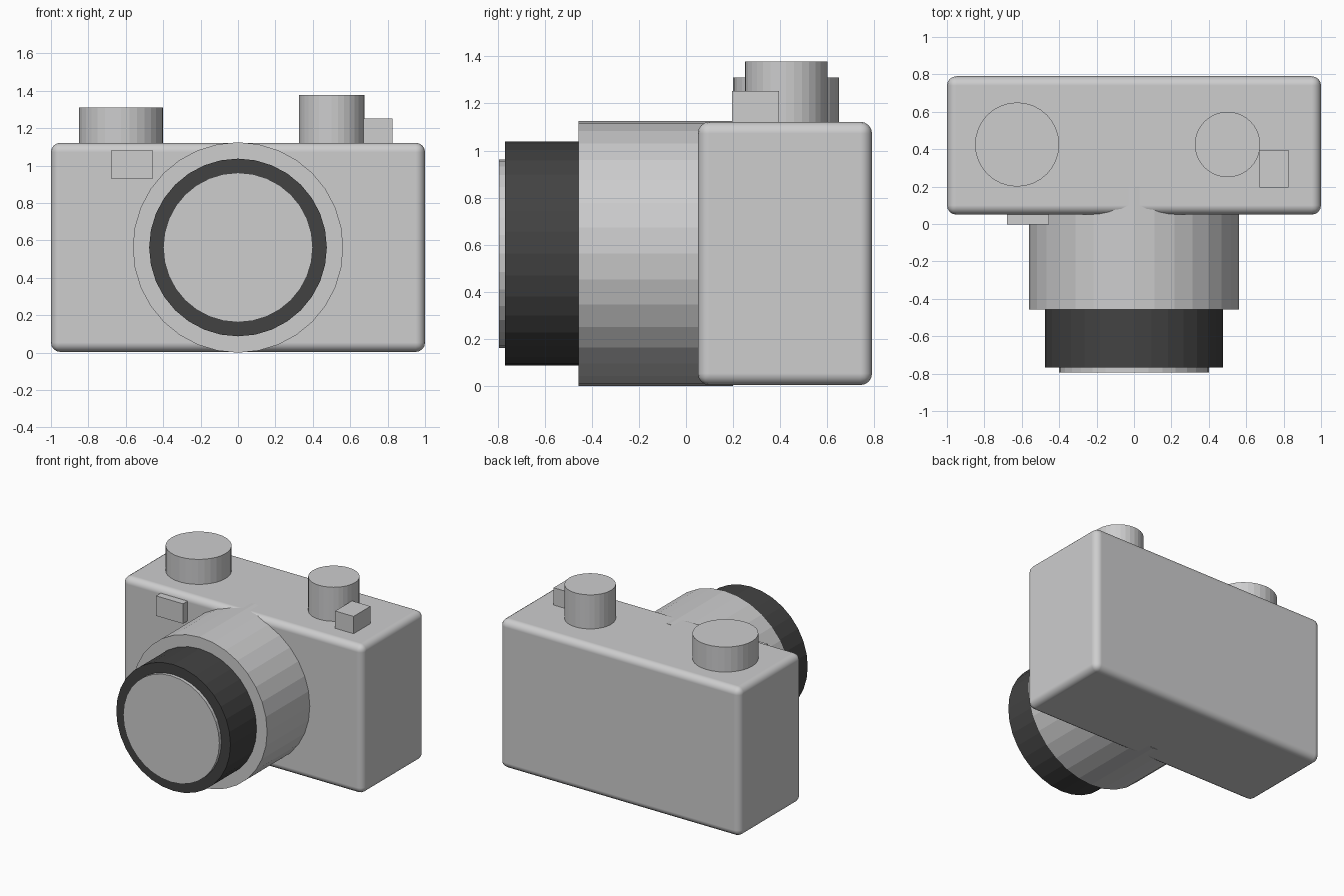
import bpy, bmesh, math
from mathutils import Matrix, Vector

if "Cube" in bpy.data.objects:
    bpy.data.objects.remove(bpy.data.objects["Cube"])


def material(name, rgb):
    m = bpy.data.materials.new(name)
    m.diffuse_color = (*rgb, 1)
    m.use_nodes = True
    m.node_tree.nodes["Principled BSDF"].inputs["Base Color"].default_value = m.diffuse_color
    return m


grey = material("light grey", (0.61, 0.61, 0.615))
dark = material("dark rubber", (0.055, 0.055, 0.055))


def finish(bm, name, mat):
    mesh = bpy.data.meshes.new(name)
    bm.to_mesh(mesh)
    bm.free()
    ob = bpy.data.objects.new(name, mesh)
    bpy.context.collection.objects.link(ob)
    mesh.materials.append(mat)
    return ob


def box(name, lo, hi, mat):
    lo, hi = Vector(lo), Vector(hi)
    bm = bmesh.new()
    bmesh.ops.create_cube(bm, size=1)
    bmesh.ops.scale(bm, vec=hi - lo, verts=bm.verts)
    bmesh.ops.translate(bm, vec=(lo + hi) / 2, verts=bm.verts)
    return finish(bm, name, mat)


def cylinder(name, start, end, radius, mat):
    """Flat-faced 32-sided cylinder running from start to end."""
    start, end = Vector(start), Vector(end)
    axis = end - start
    rot = Matrix.Identity(4)
    if abs(axis.y) > 1e-6:
        rot = Matrix.Rotation(math.pi / 2, 4, 'X')
    bm = bmesh.new()
    bmesh.ops.create_cone(bm, cap_ends=True, segments=32, radius1=radius,
                          radius2=radius, depth=axis.length,
                          matrix=Matrix.Translation((start + end) / 2) @ rot)
    return finish(bm, name, mat)


# Rounded camera body
body = box("body", (-1, 0.05, 0.004), (1, 0.79, 1.122), grey)
bevel = body.modifiers.new("rounded edges", 'BEVEL')
bevel.width = 0.05
bevel.segments = 4
bevel.harden_normals = True
for p in body.data.polygons:
    p.use_smooth = True

# Lens: barrel, grip ring and front glass
z = 0.5625
cylinder("lens_barrel", (0, 0.2, z), (0, -0.457, z), 0.5625, grey)
cylinder("lens_ring", (0, -0.4, z), (0, -0.768, z), 0.475, dark)
cylinder("lens_glass", (0, -0.7, z), (0, -0.793, z), 0.40, grey)

# Top controls
cylinder("left_dial", (-0.625, 0.425, 1.08), (-0.625, 0.425, 1.31), 0.225, grey)
cylinder("right_dial", (0.5, 0.425, 1.08), (0.5, 0.425, 1.378), 0.175, grey)
box("shutter_button", (0.672, 0.195, 1.08), (0.825, 0.395, 1.252), grey)

# Viewfinder window block
box("viewfinder", (-0.68, -0.003, 0.93), (-0.455, 0.12, 1.08), grey)
